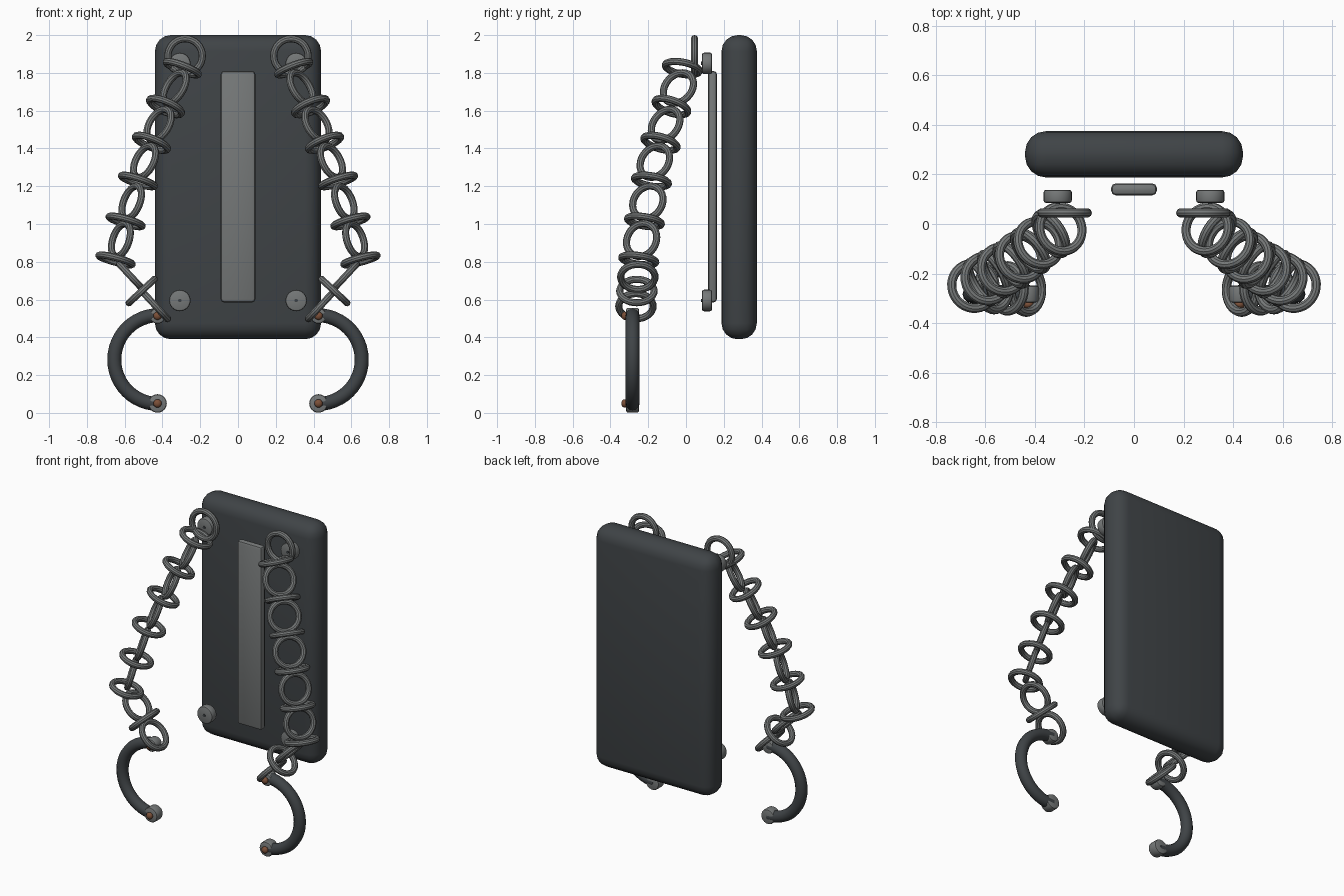
import bpy, math
from mathutils import Vector, Matrix

if "Cube" in bpy.data.objects:
    bpy.data.objects.remove(bpy.data.objects["Cube"])


def material(name, rgb):
    m = bpy.data.materials.new(name)
    m.diffuse_color = (*rgb, 1)
    m.use_nodes = True
    m.node_tree.nodes["Principled BSDF"].inputs["Base Color"].default_value = m.diffuse_color
    return m


DARK = material("dark_iron", (0.05, 0.057, 0.062))
STEEL = material("steel", (0.18, 0.19, 0.19))
RUST = material("rust", (0.2, 0.08, 0.04))


def finish(name, mat, bevel=0, segments=2):
    ob = bpy.context.object
    ob.name = name
    ob.data.materials.append(mat)
    if bevel:
        b = ob.modifiers.new("bevel", 'BEVEL')
        b.width, b.segments = bevel, segments
        bpy.ops.object.modifier_apply(modifier=b.name)
    bpy.ops.object.shade_smooth_by_angle(angle=math.radians(35))
    return ob


def box(name, lo, hi, mat, bevel, segments):
    lo, hi = Vector(lo), Vector(hi)
    bpy.ops.mesh.primitive_cube_add(size=1, location=(lo + hi) / 2)
    bpy.context.object.scale = hi - lo
    bpy.ops.object.transform_apply(location=False, rotation=False, scale=True)
    return finish(name, mat, bevel, segments)


def disc(name, x, z, y0, y1, r, mat, bevel=0):
    bpy.ops.mesh.primitive_cylinder_add(vertices=24, radius=r, depth=y1 - y0,
                                        location=(x, (y0 + y1) / 2, z),
                                        rotation=(math.pi / 2, 0, 0))
    return finish(name, mat, bevel)


def ring(name, centre, normal):
    bpy.ops.mesh.primitive_torus_add(
        major_radius=0.091, minor_radius=0.019, major_segments=32, minor_segments=10,
        location=centre, rotation=normal.to_track_quat('Z', 'Y').to_euler())
    return finish(name, STEEL)


# Back plate and its front strip
box("back_plate", (-0.44, 0.188, 0.39), (0.44, 0.375, 2.0), DARK, 0.085, 4)
box("front_strip", (-0.092, 0.116, 0.585), (0.092, 0.164, 1.81), STEEL, 0.018, 2)

# Centres of the chain links below the first one (right hand side)
PATH = [Vector(p) for p in (
    (0.295, -0.02, 1.825), (0.335, -0.04, 1.72), (0.384, -0.077, 1.622),
    (0.418, -0.108, 1.525), (0.458, -0.135, 1.43), (0.495, -0.165, 1.33),
    (0.53, -0.183, 1.228), (0.563, -0.202, 1.115), (0.595, -0.22, 1.014),
    (0.62, -0.235, 0.915), (0.648, -0.25, 0.81))]
LOWER = [Vector(p) for p in (
    (0.565, -0.255, 0.72), (0.51, -0.26, 0.645), (0.435, -0.265, 0.565))]

for side, tag in ((1, "right"), (-1, "left")):
    flip = Matrix.Diagonal((side, 1, 1))

    # Rivets on the plate
    for z, level in ((1.85, "upper"), (0.595, "lower")):
        disc(f"{level}_rivet_{tag}", side * 0.308, z, 0.085, 0.138, 0.057, STEEL, 0.01)
        disc(f"{level}_rivet_pin_{tag}", side * 0.308, z, 0.08, 0.1, 0.009, DARK)

    # Chain: links alternate between lying across and along the path
    ring(f"top_link_{tag}", (side * 0.28, 0.045, 1.89), Vector((0, 1, 0)))
    for i, p in enumerate(PATH):
        a, b = PATH[max(i - 1, 0)], PATH[min(i + 1, len(PATH) - 1)]
        t = (b - a).normalized()
        n = t if i % 2 == 0 else t.cross(t.cross(Vector((0, 0, 1))))
        ring(f"chain_link_{i}_{tag}", flip @ p, flip @ n)
    for i, p in enumerate(LOWER):
        n = Vector((0.68, 0, 0.73)) if i == 1 else Vector((0.73, 0, -0.68))
        ring(f"lower_link_{i}_{tag}", flip @ p, flip @ n)

    # Open half-round cuff
    curve = bpy.data.curves.new(f"cuff_{tag}", 'CURVE')
    curve.dimensions = '3D'
    curve.bevel_depth, curve.bevel_resolution = 0.037, 4
    curve.use_fill_caps = True
    sp = curve.splines.new('POLY')
    sp.points.add(24)
    for k, pt in enumerate(sp.points):
        a = math.pi * (k / 24 - 0.5)
        pt.co = (side * (0.42 + 0.235 * math.cos(a)), -0.283,
                 0.282 + 0.235 * math.sin(a), 1)
    ob = bpy.data.objects.new(f"cuff_{tag}", curve)
    bpy.context.collection.objects.link(ob)
    bpy.ops.object.select_all(action='DESELECT')
    ob.select_set(True)
    bpy.context.view_layer.objects.active = ob
    bpy.ops.object.convert(target='MESH')
    finish(f"cuff_{tag}", DARK)

    # Hinge barrels and rusty studs on the cuff ends
    for z, r, level in ((0.514, 0.042, "upper"), (0.05, 0.049, "lower")):
        disc(f"{level}_hinge_{tag}", side * 0.426, z, -0.317, -0.249, r, STEEL, 0.01)
        bpy.ops.mesh.primitive_uv_sphere_add(segments=16, ring_count=8, radius=0.022,
                                             location=(side * 0.426, -0.325, z))
        bpy.context.object.scale.y = 0.8
        finish(f"{level}_stud_{tag}", RUST)
